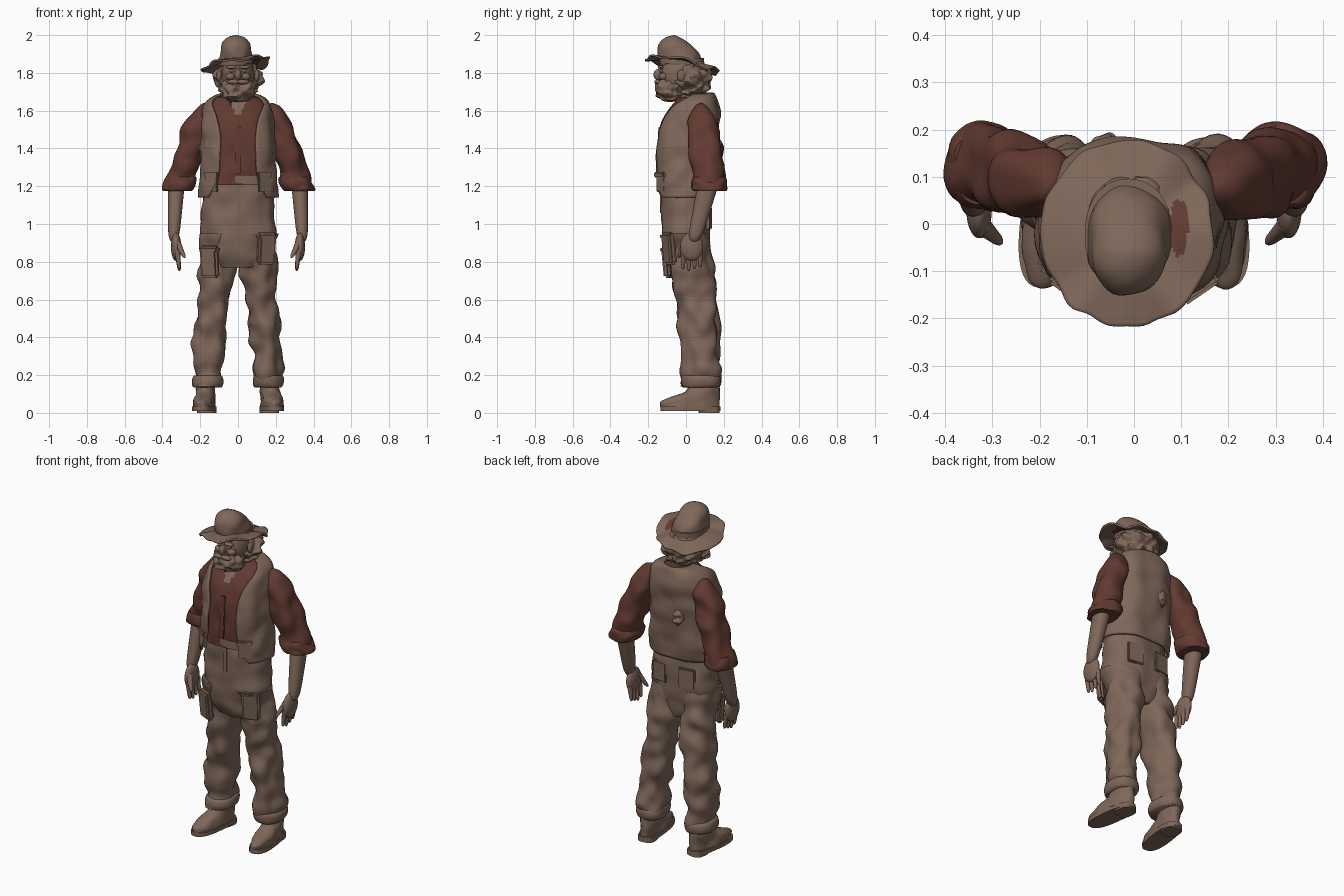
import bpy, bmesh, math
from mathutils import Vector, noise

cube = bpy.data.objects.get("Cube")
if cube:
    bpy.data.objects.remove(cube)


def material(name, colour):
    made = bpy.data.materials.new(name)
    made.use_nodes = True
    made.diffuse_color = (*colour, 1)
    made.node_tree.nodes["Principled BSDF"].inputs["Base Color"].default_value = (*colour, 1)
    return made


TAN = material("dusty brown", (.21, .135, .1))
RED = material("rust red", (.12, .042, .03))


def mix(start, end, t):
    return start + (end - start) * t


def smooth(t):
    t = min(1, max(0, t))
    return t * t * (3 - 2 * t)


def dome(t, power=6):
    """Radius factor that stays full, then rounds off towards t = 1."""
    return max(.05, math.sqrt(1 - t ** power))


def finish(name, bm, materials, rule=None, thickness=0):
    """Turn a bmesh into a smooth-shaded object, with an optional rule for the second colour."""
    bmesh.ops.recalc_face_normals(bm, faces=bm.faces)
    for face in bm.faces:
        face.material_index = int(bool(rule and rule(face.calc_center_median())))
    mesh = bpy.data.meshes.new(name)
    bm.to_mesh(mesh)
    bm.free()
    for entry in materials:
        mesh.materials.append(entry)
    made = bpy.data.objects.new(name, mesh)
    bpy.context.collection.objects.link(made)
    if thickness:
        shell = made.modifiers.new("thickness", 'SOLIDIFY')
        shell.thickness, shell.offset = thickness, 0
    bpy.ops.object.select_all(action='DESELECT')
    made.select_set(True)
    bpy.context.view_layer.objects.active = made
    bpy.ops.object.shade_smooth_by_angle(angle=math.radians(45))
    return made


def bridge(bm, rings, around):
    for low, high in zip(rings, rings[1:]):
        for k in range(around):
            j = (k + 1) % len(low)
            bm.faces.new((low[k], low[j], high[j], high[k]))


def loft(name, section, materials=(TAN,), side=1, boxy=2.2, around=40, steps=24, folds=0, scale=11,
         gap=None, rule=None, thickness=0):
    """Stack rounded rings; section(t) gives centre x, y, z and the two radii; gap(t) opens the front."""
    bm, rings = bmesh.new(), []
    for step in range(steps + 1):
        t = step / steps
        x, y, z, wide, deep = section(t)
        opening = gap(t) if gap else 0
        ring = []
        for k in range(around + bool(gap)):
            angle = mix(opening, 2 * math.pi - opening, k / around)
            out = Vector((math.sin(angle), -math.cos(angle), 0))
            bulge = [math.copysign(abs(v) ** (2 / boxy), v) for v in out]
            point = Vector((x + wide * bulge[0], y + deep * bulge[1], z))
            point += out * folds * noise.noise(point * scale + Vector((side, 2, 3)))
            point.x *= side
            ring.append(bm.verts.new(point))
        rings.append(ring)
    bridge(bm, rings, around)
    if not gap:
        bm.faces.new(rings[0])
        bm.faces.new(rings[-1])
    return finish(name, bm, materials, rule, thickness)


def blob(name, centre, size, **options):
    """Ellipsoid, optionally ruffled."""
    x, y, z = centre
    wide, deep, tall = size

    def section(t):
        angle = math.pi * mix(.03, .97, t)
        return x, y, z - tall * math.cos(angle), wide * math.sin(angle), deep * math.sin(angle)
    return loft(name, section, boxy=2, **options)


def limb(name, start, end, thick, thin, deep=1, **options):
    """Tapered round limb hanging from start to end."""
    def section(t):
        radius = mix(thick, thin, t) * dome(t, 12)
        return *Vector(start).lerp(Vector(end), t), radius, radius * deep
    return loft(name, section, **options)


def box(name, centre, size, turn=0, tilt=0, roll=0, colour=TAN):
    """Small bevelled block for pockets, flaps and trims."""
    bm = bmesh.new()
    bmesh.ops.create_cube(bm, size=1)
    bmesh.ops.scale(bm, vec=size, verts=bm.verts)
    bmesh.ops.bevel(bm, geom=bm.edges[:], offset=min(size) * .3, segments=2, affect='EDGES')
    made = finish(name, bm, (colour,))
    made.location = centre
    made.rotation_euler = (tilt, roll, turn)


# Torso: the open vest, and the shirt as a slightly smaller copy with a bare V at the throat
def torso(t):
    shut = 1 - .85 * t ** 12
    front = -.16 + .16 * t ** 6
    back = .14 + .04 * t - .04 * t ** 12
    wide = (.185 + .02 * (1 - t) ** 3) * math.sqrt(shut)
    return 0, (front + back) / 2, mix(1.14, 1.69, t), wide, (back - front) / 2


def inner_torso(t):
    x, y, z, wide, deep = torso(mix(.12, .97, t))
    return x, y, z, wide * .92, deep * .93


loft("vest", torso, boxy=2.6, around=64, steps=40, folds=.014, thickness=.014,
     gap=lambda t: .4 + t ** 7 + .4 * (1 - t) ** 8)
loft("shirt_body", inner_torso, (RED, TAN), boxy=2.5, around=90, steps=60, folds=.01,
     rule=lambda c: c.y < .03 and abs(c.x) < (c.z - 1.56) / 2)
blob("vest_back_tear", (-.06, .165, 1.41), (.03, .02, .05), folds=.02, scale=40)
box("shirt_placket", (0, -.148, 1.39), (.03, .01, .25), tilt=-.06, colour=RED)

# Trousers: hips, waistband and fly
loft("trouser_hips", lambda t: (0, 0, mix(.77, 1.25, t), .2 - .03 * t ** 3 - .08 * (1 - t) ** 6,
                                .13 - .04 * (1 - t) ** 6), boxy=2.5, around=56, folds=.016)
loft("waistband", lambda t: (0, -.01, mix(1.21, 1.255, t), .176, .138), boxy=2.5, steps=3)
box("fly", (.01, -.13, 1.13), (.03, .015, .15))


def leg(t):
    return mix(.163, .1, smooth(t)), .08 * (1 - t * t), mix(.14, .95, t), mix(.073, .095, t), mix(.092, .12, t)


def sleeve(t):
    return mix(.32, .18, t), mix(.125, .08, t), mix(1.18, 1.64, t), .078 * dome(t), .085 * dome(t)


def boot(t):
    toe = mix(-.16, -.01, smooth((t - .15) * 2))
    return .18, (toe + .155) / 2, mix(.03, .18, t), mix(.058, .046, t), (.155 - toe) / 2


def roll(section, grow):
    """Thick rolled-up band around the lower end of a tube."""
    def band(t):
        x, y, z, wide, deep = section(t * .13)
        puff = grow * (math.sin(math.pi * t) ** .5 if 0 < t < 1 else 0)
        return x, y, z - grow / 2, wide + puff, deep + puff
    return band


for side, word in ((1, "left_"), (-1, "right_")):
    # Leg, turned-up cuff and pockets
    loft(word + "trouser_leg", leg, side=side, folds=.03, steps=50)
    loft(word + "trouser_cuff", roll(lambda t: leg(t * .6), .012), side=side, folds=.01, steps=10)
    pocket = .83 + .035 * side
    box(word + "cargo_pocket", (side * .15, -.09, pocket), (.1, .04, .16), side * .45, .1)
    box(word + "cargo_flap", (side * .15, -.1, pocket + .07), (.11, .04, .04), side * .45, .1)
    box(word + "back_pocket", (side * .09, .12, 1.03), (.1, .02, .12), -side * .15)
    # Boot, turned a little outwards
    parts = [loft(word + "boot_upper", boot, side=side, folds=.008, scale=20),
             loft(word + "boot_sole", lambda t: (.18, 0, .01 + .025 * t, .06, .16), side=side, boxy=2.6, steps=2),
             loft(word + "boot_heel", lambda t: (.18, .1, .03 * t, .05, .055), side=side, boxy=3, steps=2)]
    for part in parts:
        part.rotation_euler.z = side * .13
    # Sleeve, rolled cuff, forearm and hand
    loft(word + "sleeve", sleeve, (RED,), side=side, folds=.024, steps=40)
    loft(word + "sleeve_roll", roll(lambda t: sleeve(t * 1.2), .008), (RED,), side=side, folds=.014, scale=16, steps=12)
    limb(word + "forearm", (.325, .125, 1.24), (.342, .04, .9), .046, .029, 1.25, side=side)
    blob(word + "palm", (.328, .03, .88), (.027, .06, .075), side=side)
    for i in range(4):
        y = .03 * i - .015
        limb(word + "finger", (.322, y, .86), (.31, y, .75 + .01 * abs(i - 1)), .015, .009, side=side, around=12)
    limb(word + "thumb", (.325, 0, .91), (.282, -.04, .82), .02, .01, side=side, around=12)
    # Vest pockets and shirt collar
    box(word + "vest_pocket", (side * .14, -.13, 1.22), (.08, .02, .1), side * .6)
    box(word + "vest_flap", (side * .14, -.14, 1.26), (.09, .02, .03), side * .6)
    box(word + "chest_pocket", (side * .14, -.11, 1.43), (.07, .02, .07), side * .6, -.1)
    box(word + "collar", (side * .055, -.045, 1.635), (.05, .015, .08), side / 2, -.45, side * .35, RED)
    # Face details
    blob(word + "eye", (side * .032, -.13, 1.81), (.013, .01, .008), steps=10)
    blob(word + "eyebrow", (side * .034, -.135, 1.83), (.03, .015, .01), steps=10)
    blob(word + "cheek", (side * .04, -.12, 1.78), (.026, .024, .02), steps=10)
    blob(word + "moustache", (side * .024, -.15, 1.752), (.034, .018, .013), steps=10)
    blob(word + "ear", (side * .1, -.025, 1.785), (.014, .022, .032), steps=10)

# Neck, head, nose, beard and shaggy hair
limb("neck", (0, .02, 1.76), (0, 0, 1.55), .06, .06)
blob("head", (0, -.025, 1.79), (.086, .115, .12))
blob("nose", (0, -.148, 1.79), (.018, .024, .03), around=16)
blob("beard", (0, -.085, 1.715), (.09, .075, .07), folds=.025, scale=32, around=56)
blob("hair", (0, .035, 1.77), (.125, .095, .1), folds=.035, scale=26, around=64, steps=36)


# Hat: floppy brim with a stain, band and pinched crown
def stained(c):
    return ((c.x - .095) / .02) ** 2 + ((c.y + .01) / .06) ** 2 < 1


bm, rings, around = bmesh.new(), [], 96
for step in range(15):
    t = step / 14
    ring = []
    for k in range(around):
        angle = math.tau * k / around
        out = Vector((math.sin(angle), math.cos(angle), 0))
        ragged = 1 + .07 * t * noise.noise(out * 3)
        x = out.x * mix(.07, .182, t) * ragged - .015
        y = out.y * mix(.09, .196, t) * ragged - .02
        flop = .045 * t * noise.noise(out * 1.7 + Vector((0, 0, 4))) - .012 * t * abs(out.x)
        ring.append(bm.verts.new((x, y, 1.86 + x / 10 - y / 6 - .01 * t + flop)))
    rings.append(ring)
bridge(bm, rings, around)
finish("hat_brim", bm, (TAN, RED), stained, .01)

crown = loft("hat_crown", lambda t: (-.012, -.02 - .04 * t, 1.84 + .16 * t, .09 * dome(t, 3), .115 * dome(t, 3)),
             folds=.01, scale=14)
for vertex in crown.data.vertices:
    vertex.co.z -= (vertex.co.z - 1.84) * max(0, vertex.co.y + .06) * 2
loft("hat_band", lambda t: (-.012, -.022, 1.85 + .03 * t, .092, .118), steps=3)
